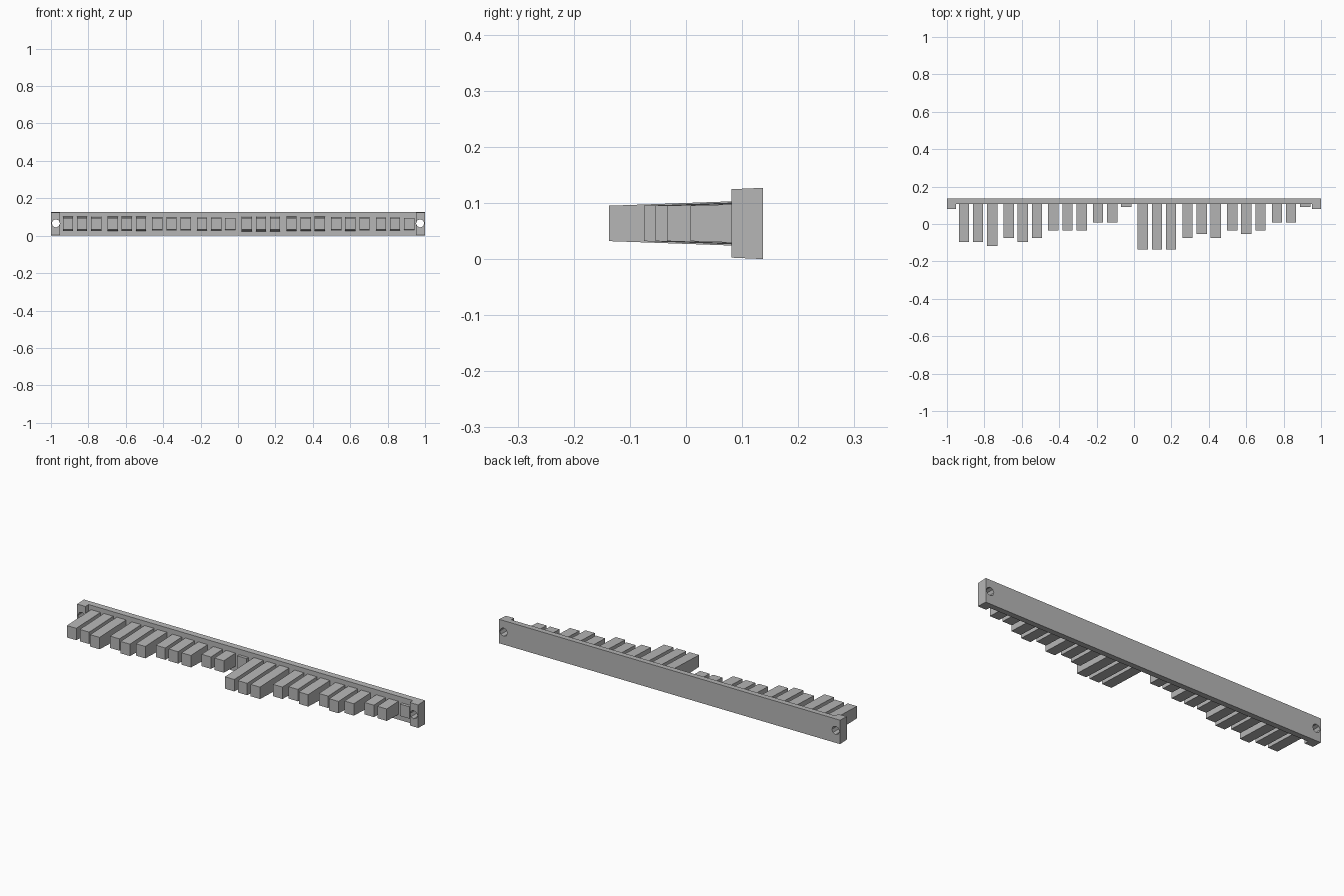
import bpy, bmesh, math

cube = bpy.data.objects.get("Cube")
if cube:
    bpy.data.objects.remove(cube, do_unlink=True)

grey = bpy.data.materials.new("mid_grey")
grey.use_nodes = True
COLOUR = (0.47, 0.47, 0.47, 1)
grey.diffuse_color = COLOUR
grey.node_tree.nodes["Principled BSDF"].inputs["Base Color"].default_value = COLOUR

MID_Z = 0.0635
BACK_Y = 0.1375
STEP = 0.0208      # difference in length between neighbouring bitting levels


def drafted_solid(name, plan, half_height):
    """Extrude an xy outline up and down, its half height depending on y."""
    bm = bmesh.new()
    low, high = [[bm.verts.new((x, y, MID_Z + s * half_height(y))) for x, y in plan]
                 for s in (-1, 1)]
    bm.faces.new(low[::-1])
    bm.faces.new(high)
    n = len(plan)
    for i in range(n):
        j = (i + 1) % n
        bm.faces.new((low[i], low[j], high[j], high[i]))
    bmesh.ops.recalc_face_normals(bm, faces=bm.faces)
    mesh = bpy.data.meshes.new(name)
    bm.to_mesh(mesh)
    bm.free()
    mesh.materials.append(grey)
    obj = bpy.data.objects.new(name, mesh)
    bpy.context.collection.objects.link(obj)
    return obj


# Back rail with a forward-stepping mounting ear at each end
FRONT_Y, EAR_Y, EAR_X = 0.106, 0.081, 0.951
left_side = [(EAR_X, FRONT_Y), (EAR_X, EAR_Y), (1, EAR_Y), (1, BACK_Y)]
outline = left_side + [(-x, y) for x, y in reversed(left_side)]
rail = drafted_solid("back_rail", outline, lambda y: MID_Z - 0.045 * (BACK_Y - y))

# Screw holes through the ears
for side in (-1, 1):
    bpy.ops.mesh.primitive_cylinder_add(
        vertices=8, radius=0.022, depth=0.3,
        location=(side * 0.974, 0.1, 0.066), rotation=(math.pi / 2, 0, 0))
    cutter = bpy.context.object
    cutter.name = "hole_cutter"
    cutter.hide_render = True
    cutter.data.materials.append(grey)
    cut = rail.modifiers.new("screw_hole", "BOOLEAN")
    cut.operation = "DIFFERENCE"
    cut.solver = "EXACT"
    cut.object = cutter
    bpy.context.view_layer.objects.active = rail
    bpy.ops.object.modifier_apply(modifier=cut.name)
    bpy.data.objects.remove(cutter, do_unlink=True)

# Teeth in groups of three; each digit is how many steps a tooth falls short
GROUPS = ["221", "323", "555", "77b", "000", "343", "545", "77b"]
HALF_WIDTH = 0.0275
for g, group in enumerate(GROUPS):
    for t, level in enumerate(group):
        x = -0.909 + g * 0.239 + t * 0.0755
        tip = -BACK_Y + STEP * int(level, 16)
        plan = [(x - HALF_WIDTH, tip), (x + HALF_WIDTH, tip),
                (x + HALF_WIDTH, FRONT_Y + 0.01), (x - HALF_WIDTH, FRONT_Y + 0.01)]
        drafted_solid(f"tooth_{g + 1}_{t + 1}", plan,
                      lambda y: 0.0315 + 0.036 * (y - tip))
